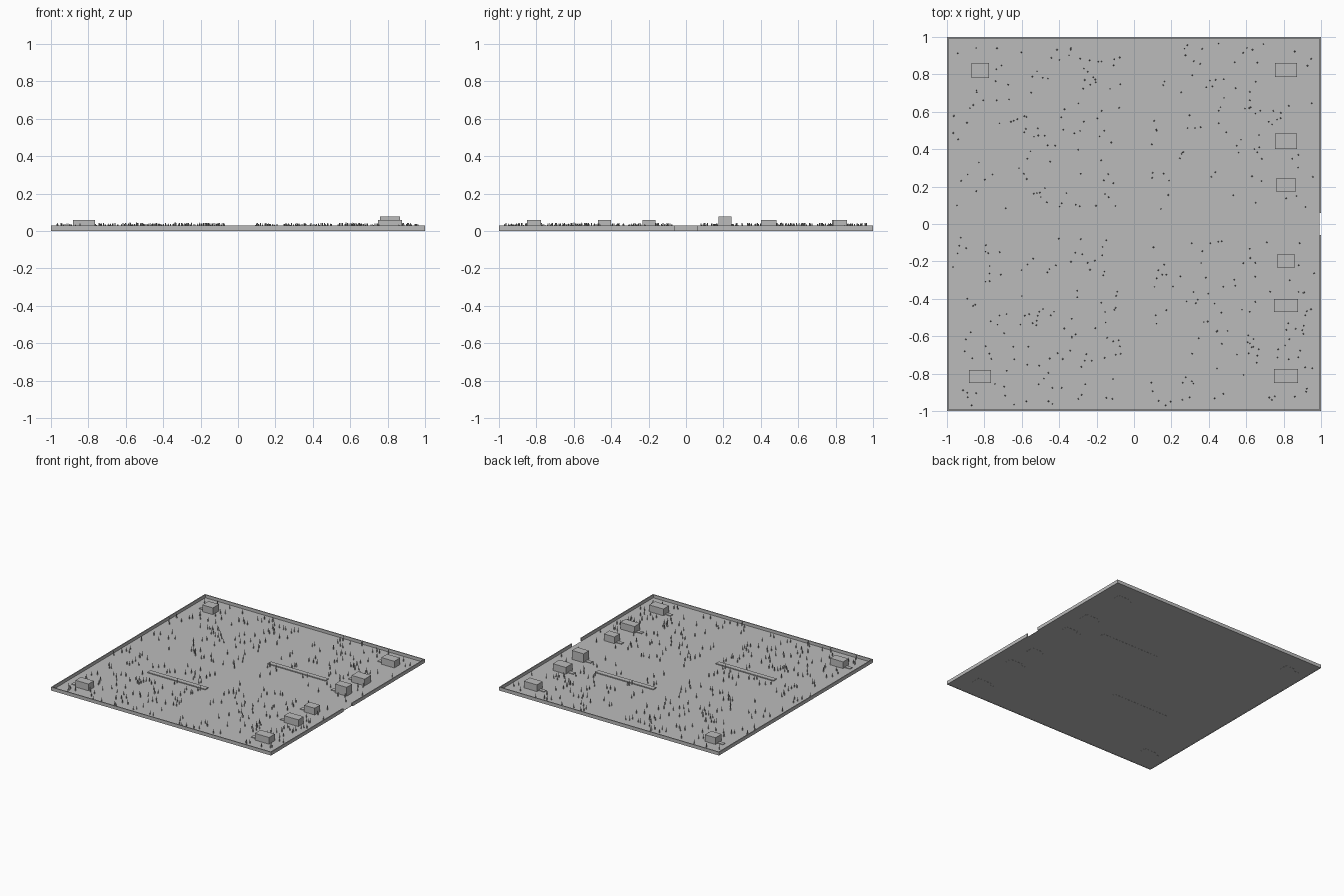
import bpy, bmesh, random
from mathutils import Matrix, Vector

if "Cube" in bpy.data.objects:
    bpy.data.objects.remove(bpy.data.objects["Cube"])

random.seed(7)

stone = bpy.data.materials.new("plain_grey")
stone.diffuse_color = (0.5, 0.5, 0.5, 1)
stone.use_nodes = True
stone.node_tree.nodes["Principled BSDF"].inputs["Base Color"].default_value = stone.diffuse_color


def add_box(bm, x0, x1, y0, y1, z0, z1):
    """Add an axis-aligned box to a mesh."""
    m = Matrix.Translation(((x0 + x1) / 2, (y0 + y1) / 2, (z0 + z1) / 2))
    m = m @ Matrix.Diagonal((x1 - x0, y1 - y0, z1 - z0, 1))
    bmesh.ops.create_cube(bm, size=1, matrix=m)


def finish(name, bm):
    mesh = bpy.data.meshes.new(name)
    bm.to_mesh(mesh)
    bm.free()
    mesh.materials.append(stone)
    obj = bpy.data.objects.new(name, mesh)
    bpy.context.collection.objects.link(obj)


def boxes(name, dims):
    bm = bmesh.new()
    for d in dims:
        add_box(bm, *d)
    finish(name, bm)


# Ground sheet inside the wall
T, H, GATE = 0.008, 0.028, 0.06
IN = 1 - T
boxes("ground", [(-IN, IN, -IN, IN, 0.001, 0.003)])

# Perimeter wall with a gate gap on the right side
boxes("perimeter_wall", [
    (-1, 1, -1, -IN, 0, H),
    (-1, 1, IN, 1, 0, H),
    (-1, -IN, -IN, IN, 0, H),
    (IN, 1, -IN, -GATE, 0, H),
    (IN, 1, GATE, IN, 0, H),
])

# Houses: x0, x1, y0, y1, height
houses = [
    (-0.87, -0.775, 0.78, 0.86, 0.058),
    (0.753, 0.871, 0.785, 0.86, 0.058),
    (0.753, 0.871, 0.40, 0.485, 0.058),
    (0.76, 0.866, 0.174, 0.244, 0.076),
    (0.764, 0.86, -0.233, -0.163, 0.058),
    (0.748, 0.877, -0.47, -0.40, 0.058),
    (0.748, 0.877, -0.85, -0.775, 0.058),
    (-0.882, -0.764, -0.85, -0.78, 0.058),
]
for i, (x0, x1, y0, y1, h) in enumerate(houses):
    boxes(f"house_{i + 1}", [(x0, x1, y0, y1, 0, h)])
    # Low doorstep on the left face
    c = (y0 + y1) / 2
    boxes(f"doorstep_{i + 1}", [(x0 - 0.05, x0, c - 0.015, c + 0.015, 0, 0.008)])

# Two long low platforms, opposite each other
for s in (-1, 1):
    xs = sorted((s * 0.06, s * 0.585))
    boxes("platform_left" if s < 0 else "platform_right",
          [(*xs, s * 0.32 - 0.02, s * 0.32 + 0.02, 0, 0.01)])

# Scattered upright stalks
bm = bmesh.new()
count = 0
while count < 420:
    x, y = random.uniform(-0.97, 0.97), random.uniform(-0.97, 0.97)
    on_house = any(a - 0.06 < x < b + 0.02 and c - 0.02 < y < d + 0.02
                   for a, b, c, d, _ in houses)
    on_platform = abs(abs(y) - 0.32) < 0.03 and x * y > 0 and abs(x) < 0.6
    if on_house or on_platform or abs(x) < 0.07 or abs(y) < 0.07:
        continue
    h = random.uniform(0.03, 0.042)
    bmesh.ops.create_cone(bm, cap_ends=True, segments=4, radius1=0.0045,
                          radius2=0.002, depth=h,
                          matrix=Matrix.Translation(Vector((x, y, h / 2 + 0.002))))
    count += 1
finish("stalks", bm)
